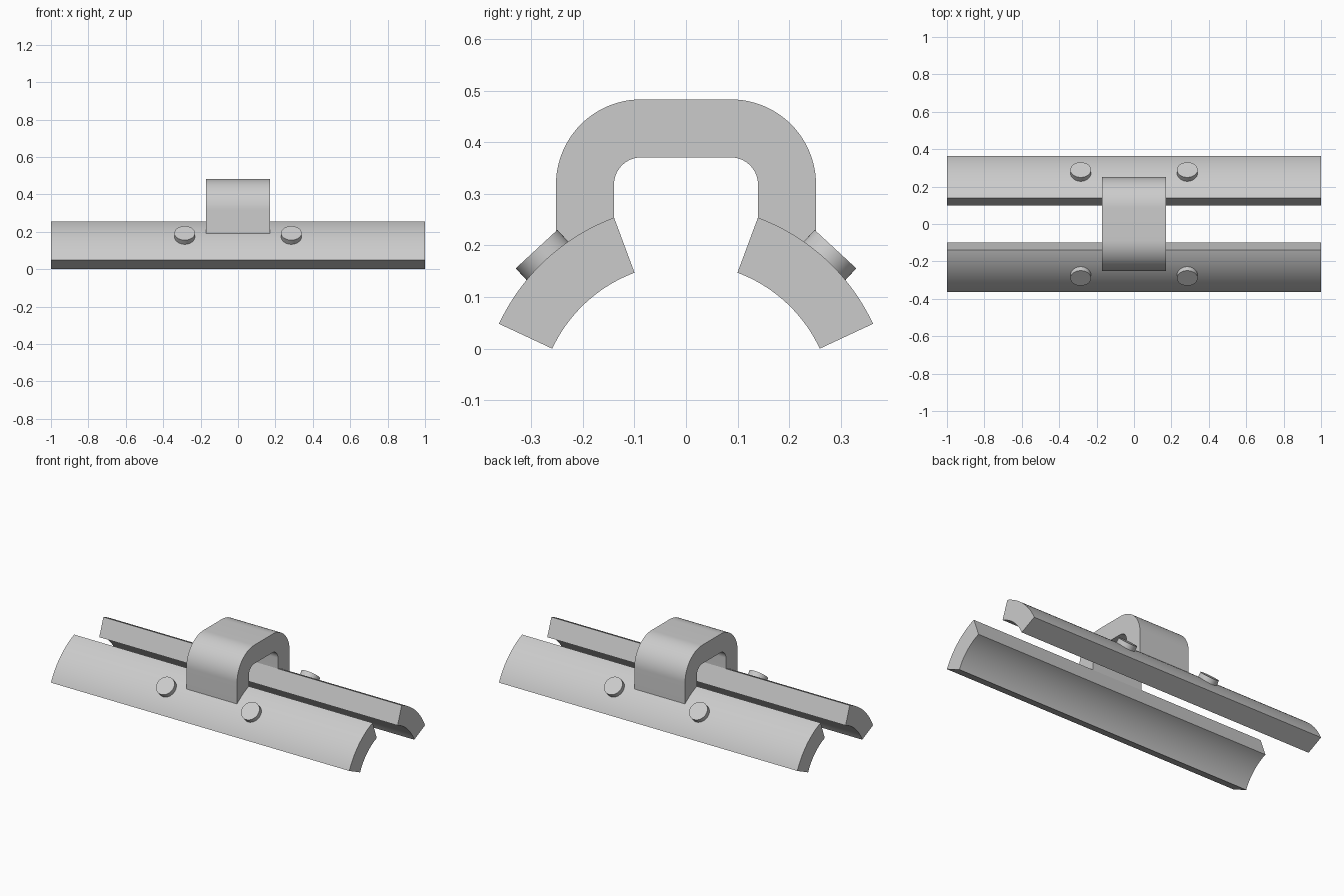
import bpy, bmesh, math
from mathutils import Matrix, Vector

if "Cube" in bpy.data.objects:
    bpy.data.objects.remove(bpy.data.objects["Cube"])

grey = bpy.data.materials.new("light grey")
grey.diffuse_color = (0.6, 0.6, 0.6, 1)
grey.use_nodes = True
grey.node_tree.nodes["Principled BSDF"].inputs["Base Color"].default_value = grey.diffuse_color

CZ = -0.121            # height of the axis both curved rails share
R_OUT, R_IN = 0.40, 0.286
A0, A1 = 25.0, 69.6    # angular span of each rail


def arc(cy, cz, r, a, b, n):
    """Points on an arc in the y-z plane, angles in degrees."""
    pts = []
    for i in range(n + 1):
        t = math.radians(a + (b - a) * i / n)
        pts.append((cy + r * math.cos(t), cz + r * math.sin(t)))
    return pts


def finish(name, bm):
    bmesh.ops.recalc_face_normals(bm, faces=bm.faces)
    me = bpy.data.meshes.new(name)
    bm.to_mesh(me)
    bm.free()
    me.materials.append(grey)
    ob = bpy.data.objects.new(name, me)
    bpy.context.collection.objects.link(ob)
    bpy.ops.object.select_all(action='DESELECT')
    ob.select_set(True)
    bpy.context.view_layer.objects.active = ob
    bpy.ops.object.shade_smooth_by_angle(angle=math.radians(30))


def band(name, outer, inner, half):
    """Strip between two matching y-z curves, extruded along x."""
    bm = bmesh.new()
    rings = []
    for o, i in zip(outer, inner):
        rings.append([bm.verts.new((x, *p)) for x, p in
                      ((-half, o), (half, o), (half, i), (-half, i))])
    for a, b in zip(rings, rings[1:]):
        for k in range(4):
            bm.faces.new((a[k], a[(k + 1) % 4], b[(k + 1) % 4], b[k]))
    bm.faces.new(rings[0])
    bm.faces.new(rings[-1])
    finish(name, bm)


# Curved rails and their round studs, front and back
mid = math.radians((A0 + A1) / 2)
for side, s in (("front", -1), ("back", 1)):
    outer = [(s * y, z) for y, z in arc(0, CZ, R_OUT, A0, A1, 24)]
    inner = [(s * y, z) for y, z in arc(0, CZ, R_IN, A0, A1, 24)]
    band(side + "_rail", outer, inner, 1.0)

    axis = Vector((0, s * math.cos(mid), math.sin(mid)))
    for end, x in (("left", -0.285), ("right", 0.285)):
        bm = bmesh.new()
        centre = Vector((x, 0, CZ)) + axis * 0.409
        rot = axis.to_track_quat('Z', 'Y').to_matrix().to_4x4()
        bmesh.ops.create_cone(bm, cap_ends=True, segments=48, radius1=0.055,
                              radius2=0.055, depth=0.036,
                              matrix=Matrix.Translation(centre) @ rot)
        finish(f"{side}_{end}_stud", bm)

# Arched bridge joining the rails, its feet resting on their curved tops
YO, YI, CY, CZB = 0.252, 0.1395, 0.087, 0.318


def foot(y):
    return (y, CZ + math.sqrt((R_OUT - 0.001) ** 2 - y * y))


def half_arch(y, r):
    return [foot(y)] + arc(CY, CZB, r, 0, 90, 24)


def full_arch(y, r):
    h = half_arch(y, r)
    return h + [(-a, b) for a, b in reversed(h)]


band("bridge", full_arch(YO, YO - CY), full_arch(YI, YI - CY), 0.17)
